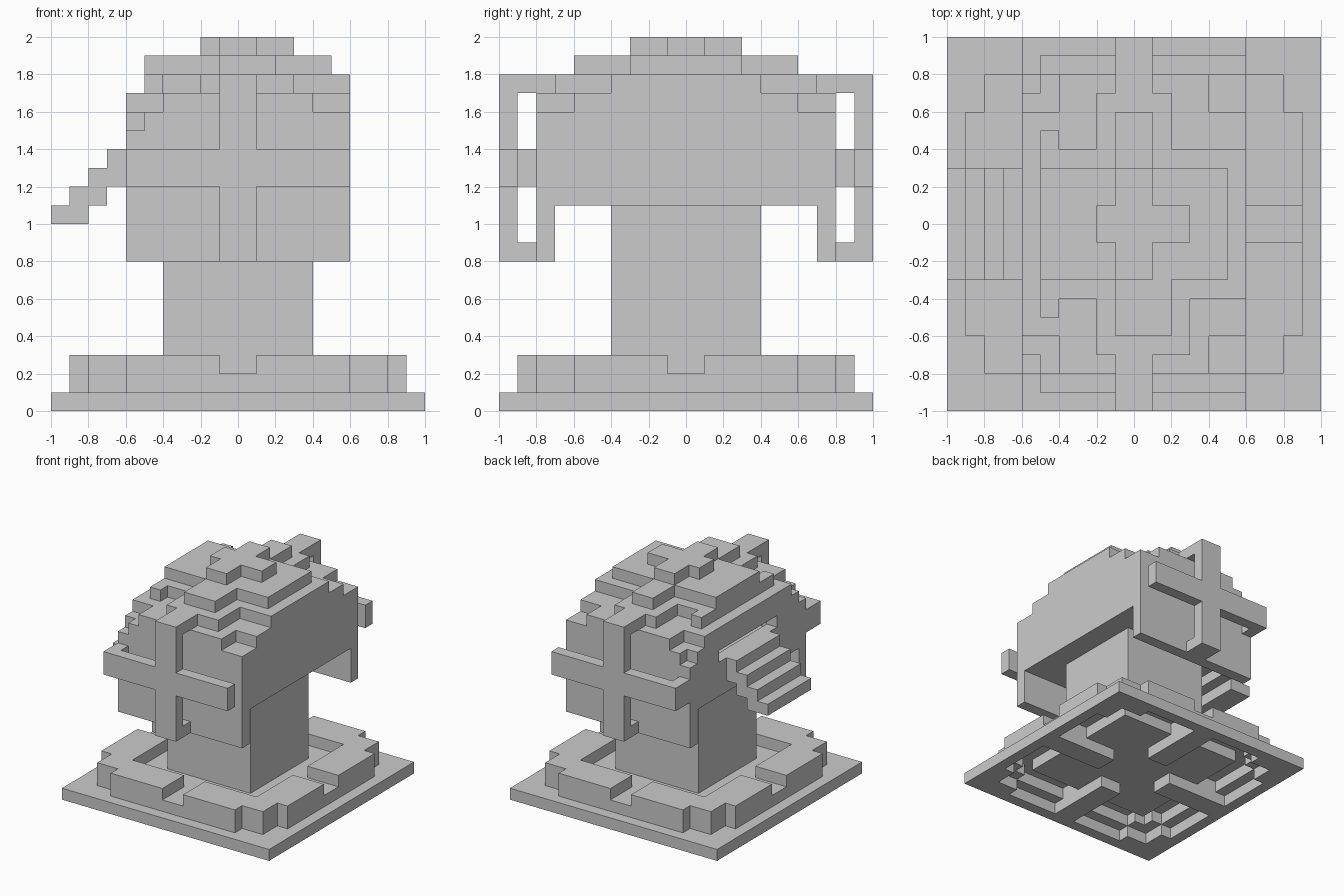
import bpy
import bmesh
from mathutils import Matrix, Vector

cube = bpy.data.objects.get("Cube")
if cube:
    bpy.data.objects.remove(cube, do_unlink=True)

grey = bpy.data.materials.new("plain_grey")
grey.use_nodes = True
colour = (0.6, 0.6, 0.6, 1)
grey.diffuse_color = colour
grey.node_tree.nodes["Principled BSDF"].inputs["Base Color"].default_value = colour

U = 0.1  # block size; box limits below are counted in blocks


def part(name, boxes):
    """One object from boxes given as (x0, x1, y0, y1, z0, z1)."""
    bm = bmesh.new()
    for x0, x1, y0, y1, z0, z1 in boxes:
        size = Vector((x1 - x0, y1 - y0, z1 - z0)) * U
        mid = Vector((x0 + x1, y0 + y1, z0 + z1)) * U / 2
        bmesh.ops.create_cube(bm, size=1, matrix=Matrix.Translation(mid) @ Matrix.Diagonal(size.to_4d()))
    mesh = bpy.data.meshes.new(name)
    bm.to_mesh(mesh)
    bm.free()
    mesh.materials.append(grey)
    ob = bpy.data.objects.new(name, mesh)
    bpy.context.collection.objects.link(ob)


def both_y(boxes):
    return boxes + [(a, b, -d, -c, e, f) for a, b, c, d, e, f in boxes]


def both_x(boxes):
    return boxes + [(-b, -a, c, d, e, f) for a, b, c, d, e, f in boxes]


def corners(boxes):
    return both_x(both_y(boxes))


def four_sides(boxes):
    return corners(boxes + [(c, d, a, b, e, f) for a, b, c, d, e, f in boxes])


# Base, open underneath: thin rim with cross struts, ring wall and top, floor
part("base_rim", four_sides([(9, 10, 0, 9, 0, 1), (8, 9, 6, 8, 0, 1)])
     + corners([(8, 10, 8, 10, 0, 1)]))
part("base_struts", both_x([(3, 9, -1, 1, 0, 1)]) + both_y([(-1, 1, 3, 9, 0, 1)]))
part("ring_wall", four_sides([(8, 9, 1, 6, 1, 2), (7, 8, 6, 7, 1, 2)])
     + corners([(7, 8, 7, 8, 1, 2)]))
part("ring_top", four_sides([(6, 9, 1, 6, 2, 3)]) + corners([(6, 8, 6, 8, 2, 3)]))
part("ring_notches", both_x([(6, 9, -1, 1, 1, 2)]) + both_y([(-1, 1, 6, 9, 1, 2)]))
part("sunken_floor", [(-6, 6, -6, 6, 1, 2)])

# Column
part("column", [(-4, 4, -4, 4, 2, 11)])

# Head: hollow body with a slot above the visor, then stepped dome layers
part("head_body", [
    (-6, 6, -8, 8, 11, 12),
    (5, 6, -7, 7, 12, 15),
    (-6, -5, -7, 7, 12, 14),
    (-6, 6, -7, 7, 15, 16)]
    + both_y([(-6, 6, 7, 8, 12, 15), (-6, -5, 4, 7, 14, 15), (-5, 6, 7, 8, 15, 16)]))
part("head_end_flaps", both_y([(-6, 6, 7, 8, 8, 11)]))
part("dome_lower", [(-6, 6, -6, 6, 16, 17)] + both_y([(-4, 4, 6, 8, 16, 17)]))
part("dome_middle", both_y([(-5, -4, 4, 5, 17, 18)]) + [
    (-5, 6, -4, 4, 17, 18),
    (-2, 2, 4, 7, 17, 18),
    (-2, 3, -7, -4, 17, 18)])
part("dome_upper", [
    (-5, 5, -3, 3, 18, 19),
    (-1, 1, 3, 6, 18, 19),
    (-1, 2, -6, -3, 18, 19)])
part("top_cross", [(-2, 3, -1, 1, 19, 20)] + both_y([(-1, 1, 1, 3, 19, 20)]))

# Raised crosses on both ends, with their standoffs
part("end_crosses", both_y([
    (-1, 1, 9, 10, 8, 18),
    (-6, -1, 9, 10, 12, 14), (1, 6, 9, 10, 12, 14),
    (-1, 1, 7, 9, 17, 18),
    (-1, 1, 8, 9, 8, 9),
    (-6, -5, 8, 9, 12, 14)]))

# Stepped visor
part("visor", [
    (-7, -6, -3, 3, 12, 14),
    (-8, -7, -3, 3, 11, 13),
    (-9, -8, -3, 3, 10, 12),
    (-10, -9, -3, 3, 10, 11)])
